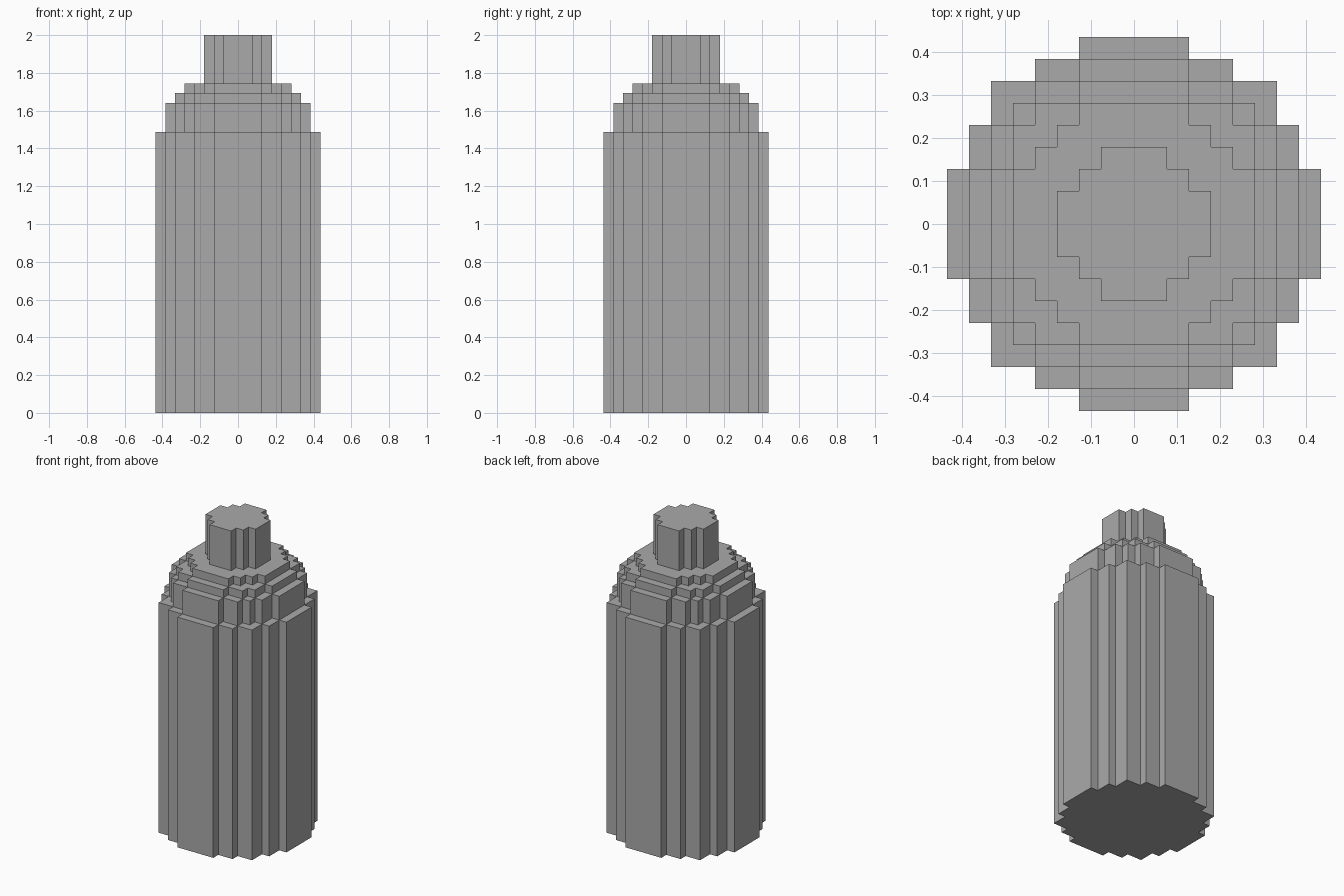
import bpy
import bmesh
import math

cube = bpy.data.objects.get("Cube")
if cube:
    bpy.data.objects.remove(cube, do_unlink=True)

UNIT = 2 / 39  # size of one block

grey = bpy.data.materials.new("plain grey")
grey.use_nodes = True
colour = (0.4, 0.4, 0.4, 1)
grey.diffuse_color = colour
grey.node_tree.nodes["Principled BSDF"].inputs["Base Color"].default_value = colour


def stepped_outline(blocks):
    """Corners of a blocky disc that is an odd number of blocks wide."""
    radius = blocks / 2
    rows = range(blocks // 2, -1, -1)
    half = [math.floor(math.sqrt(radius ** 2 - r ** 2)) + 0.5 for r in rows]
    quarter = []
    for r, width in zip(rows, half):
        # A row as wide as the one before it adds no corner
        if not quarter or width > quarter[-1][0]:
            if quarter:
                quarter.append((quarter[-1][0], r + 0.5))
            quarter.append((width, r + 0.5))
    outline = []
    for turn in range(4):
        for x, y in quarter:
            for _ in range(turn):
                x, y = y, -x
            outline.append((x * UNIT, y * UNIT))
    return outline


def stepped_disc(name, blocks, bottom, top):
    bm = bmesh.new()
    verts = [bm.verts.new((x, y, bottom * UNIT)) for x, y in stepped_outline(blocks)]
    base = bm.faces.new(verts)
    grown = bmesh.ops.extrude_face_region(bm, geom=[base], use_keep_orig=True)
    raised = [v for v in grown["geom"] if isinstance(v, bmesh.types.BMVert)]
    bmesh.ops.translate(bm, verts=raised, vec=(0, 0, (top - bottom) * UNIT))
    bmesh.ops.remove_doubles(bm, verts=bm.verts, dist=UNIT / 100)
    bmesh.ops.recalc_face_normals(bm, faces=bm.faces)
    mesh = bpy.data.meshes.new(name)
    bm.to_mesh(mesh)
    bm.free()
    mesh.materials.append(grey)
    bpy.context.collection.objects.link(bpy.data.objects.new(name, mesh))


# Name, width, bottom and top, all in blocks
stepped_disc("body", 17, 0, 29)
stepped_disc("lower_shoulder", 15, 29, 32)
stepped_disc("middle_shoulder", 13, 32, 33)
stepped_disc("upper_shoulder", 11, 33, 34)
stepped_disc("cap", 7, 34, 39)
